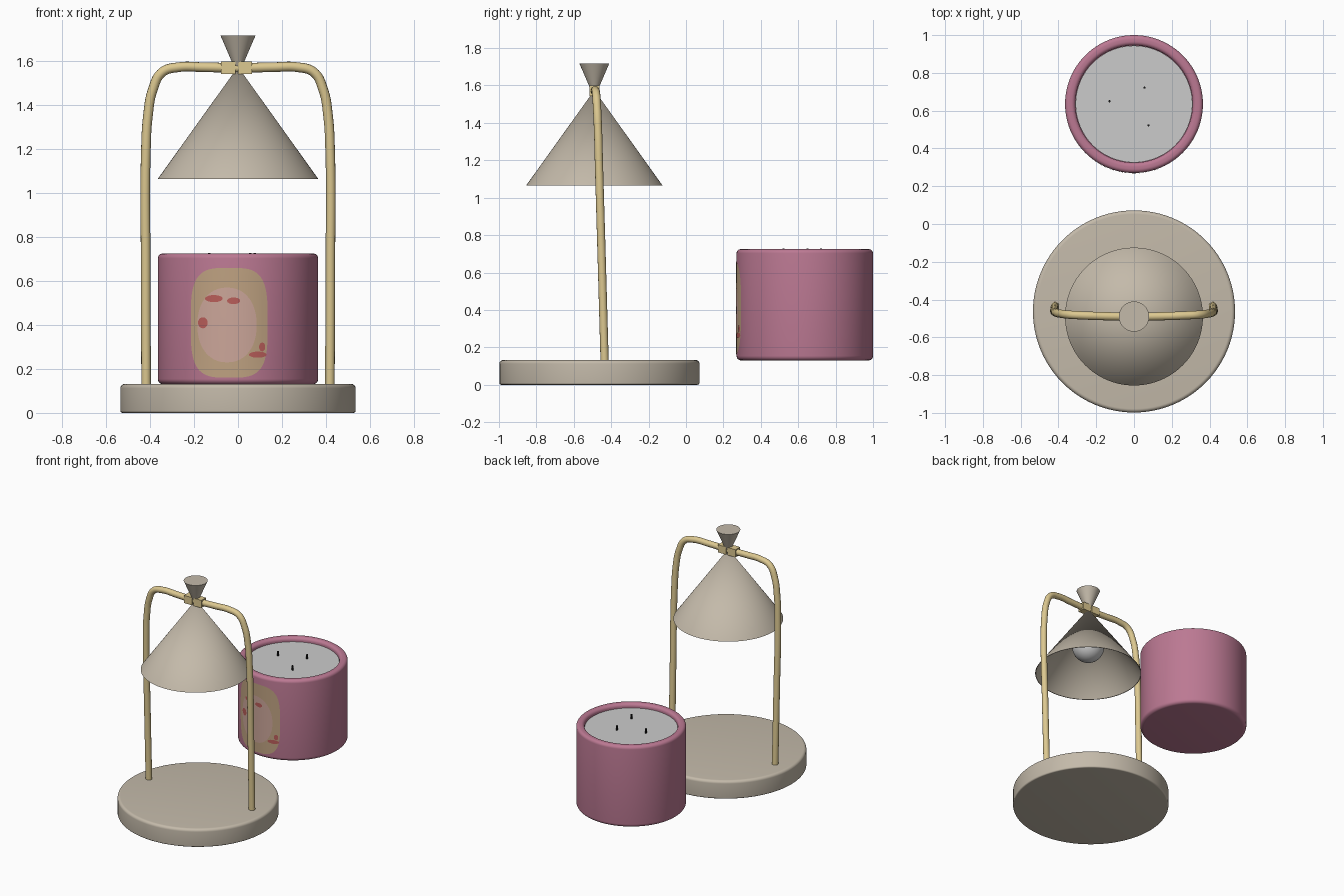
import bpy, bmesh, math
from mathutils import Vector

if "Cube" in bpy.data.objects:
    bpy.data.objects.remove(bpy.data.objects["Cube"])


def material(name, rgb):
    m = bpy.data.materials.new(name)
    m.diffuse_color = (*rgb, 1)
    m.use_nodes = True
    m.node_tree.nodes["Principled BSDF"].inputs["Base Color"].default_value = m.diffuse_color
    return m


BEIGE = material("beige", (0.55, 0.49, 0.40))
BRASS = material("brass", (0.72, 0.58, 0.28))
PINK = material("pink", (0.50, 0.19, 0.29))
TAN = material("tan", (0.52, 0.36, 0.22))
BLUSH = material("blush", (0.60, 0.38, 0.32))
RED = material("red", (0.48, 0.11, 0.10))
BLACK = material("black", (0.01, 0.01, 0.01))


def finish(name, bm, mat=None, angle=35):
    bmesh.ops.remove_doubles(bm, verts=bm.verts, dist=1e-5)
    bmesh.ops.recalc_face_normals(bm, faces=bm.faces)
    me = bpy.data.meshes.new(name)
    bm.to_mesh(me)
    bm.free()
    ob = bpy.data.objects.new(name, me)
    bpy.context.collection.objects.link(ob)
    if mat:
        me.materials.append(mat)
    bpy.ops.object.select_all(action='DESELECT')
    ob.select_set(True)
    bpy.context.view_layer.objects.active = ob
    bpy.ops.object.shade_smooth_by_angle(angle=math.radians(angle))
    return ob


def lathe(name, profile, x, y, mat=None, steps=96):
    """Spin an (r, z) profile about a vertical axis at x, y."""
    bm = bmesh.new()
    vs = [bm.verts.new((x + r, y, z)) for r, z in profile]
    es = [bm.edges.new(p) for p in zip(vs, vs[1:])]
    bmesh.ops.spin(bm, geom=vs + es, cent=(x, y, 0), axis=(0, 0, 1),
                   angle=math.tau, steps=steps)
    return finish(name, bm, mat)


def arc(r, z, rad, a0, a1, n=6):
    """Rounded profile corner centred on r, z."""
    return [(r + rad * math.cos(math.radians(a0 + (a1 - a0) * i / n)),
             z + rad * math.sin(math.radians(a0 + (a1 - a0) * i / n))) for i in range(n + 1)]


LAMP_Y, SHADE_Y, CANDLE_Y = -0.463, -0.49, 0.635

# Round base
lathe("base", [(0, 0), *arc(0.525, 0.01, 0.01, -90, 0),
               *arc(0.515, 0.112, 0.02, 0, 90), (0, 0.132)], 0, LAMP_Y, BEIGE)

# Shade: thin hollow cone, and inverted cone cap on top
lathe("shade", [(0.0, 1.575), (0.365, 1.065), (0.361, 1.065), (0.0, 1.567)], 0, SHADE_Y, BEIGE)
lathe("shade_cap", [(0, 1.56), (0.012, 1.56), (0.08, 1.718), (0, 1.718)], 0, SHADE_Y, BEIGE)

# Bulb with neck
lathe("bulb", [*arc(0, 1.275, 0.11, -90, 60, 20), (0.05, 1.40), (0.045, 1.48), (0, 1.48)],
      0, SHADE_Y, steps=48)

# Bent tube frame, one half mirrored in the path
half = [(0.03, -0.49, 1.57), (0.16, -0.488, 1.573), (0.27, -0.484, 1.573),
        (0.345, -0.48, 1.55), (0.388, -0.475, 1.47), (0.41, -0.47, 1.35),
        (0.419, -0.466, 1.2), (0.42, -0.45, 0.65), (0.418, -0.435, 0.12)]
path = [(-x, y, z) for x, y, z in reversed(half)] + half
cu = bpy.data.curves.new("frame_path", 'CURVE')
cu.dimensions = '3D'
cu.bevel_depth = 0.022
cu.bevel_resolution = 5
cu.use_fill_caps = True
sp = cu.splines.new('BEZIER')
sp.bezier_points.add(len(path) - 1)
for bp, co in zip(sp.bezier_points, path):
    bp.co = co
    bp.handle_left_type = bp.handle_right_type = 'AUTO'
frame = bpy.data.objects.new("tube_frame", cu)
bpy.context.collection.objects.link(frame)
cu.materials.append(BRASS)

# Square clamps either side of the cap
for side, name in ((-1, "left_clamp"), (1, "right_clamp")):
    bm = bmesh.new()
    bmesh.ops.create_cube(bm, size=1)
    for v in bm.verts:
        v.co = Vector((side * 0.038 - 0.006 + v.co.x * 0.065,
                       SHADE_Y + v.co.y * 0.054, 1.571 + v.co.z * 0.056))
    finish(name, bm, BRASS)

# Candle jar and wax
lathe("candle_jar", [(0, 0.13), *arc(0.34, 0.155, 0.025, -90, 0),
                     *arc(0.343, 0.703, 0.022, 0, 90), *arc(0.332, 0.703, 0.022, 90, 180),
                     (0.31, 0.67), (0, 0.67)], 0, CANDLE_Y, PINK)
lathe("wax", [(0, 0.675), (0.309, 0.675), (0.309, 0.695), (0, 0.695)], 0, CANDLE_Y)

# Wicks
for i, (x, y) in enumerate(((-0.13, 0.65), (0.055, 0.722), (0.077, 0.522))):
    lathe(f"wick_{i + 1}", [(0, 0.69), (0.006, 0.69), (0.006, 0.728), (0, 0.728)], x, y, BLACK, 10)


def patch(name, cx, cz, w, h, power, lift, mat):
    """Superellipse decal wrapped on the front of the jar."""
    bm = bmesh.new()
    rings, n = 8, 64
    for k in range(rings + 1):
        for i in range(n):
            t = math.tau * i / n
            c, s = math.cos(t), math.sin(t)
            x = cx + k / rings * w * math.copysign(abs(c) ** (2 / power), c)
            z = cz + k / rings * h * math.copysign(abs(s) ** (2 / power), s)
            r = 0.365 + lift
            bm.verts.new((x, CANDLE_Y - math.sqrt(r * r - x * x), z))
    bm.verts.ensure_lookup_table()
    v = bm.verts
    for k in range(rings):
        for i in range(n):
            j = (i + 1) % n
            q = [v[k * n + i], v[k * n + j], v[(k + 1) * n + j], v[(k + 1) * n + i]]
            bm.faces.new(q)
    bmesh.ops.remove_doubles(bm, verts=bm.verts, dist=1e-5)
    bmesh.ops.dissolve_degenerate(bm, dist=1e-6, edges=bm.edges)
    ob = finish(name, bm, mat)
    # Make sure the decal faces outwards
    if sum(p.normal.y for p in ob.data.polygons) > 0:
        ob.data.flip_normals()


# Plain label with a few soft colour areas
patch("label", -0.04, 0.41, 0.175, 0.25, 3.6, 0.0015, TAN)
patch("label_blossom", -0.05, 0.40, 0.135, 0.17, 2.2, 0.0025, BLUSH)
for i, (x, z, w, h) in enumerate(((-0.16, 0.41, 0.022, 0.025), (-0.11, 0.52, 0.04, 0.016),
                                  (-0.02, 0.51, 0.03, 0.015), (0.09, 0.265, 0.04, 0.014),
                                  (0.11, 0.30, 0.014, 0.02))):
    patch(f"label_petal_{i + 1}", x, z, w, h, 2, 0.0035, RED)
